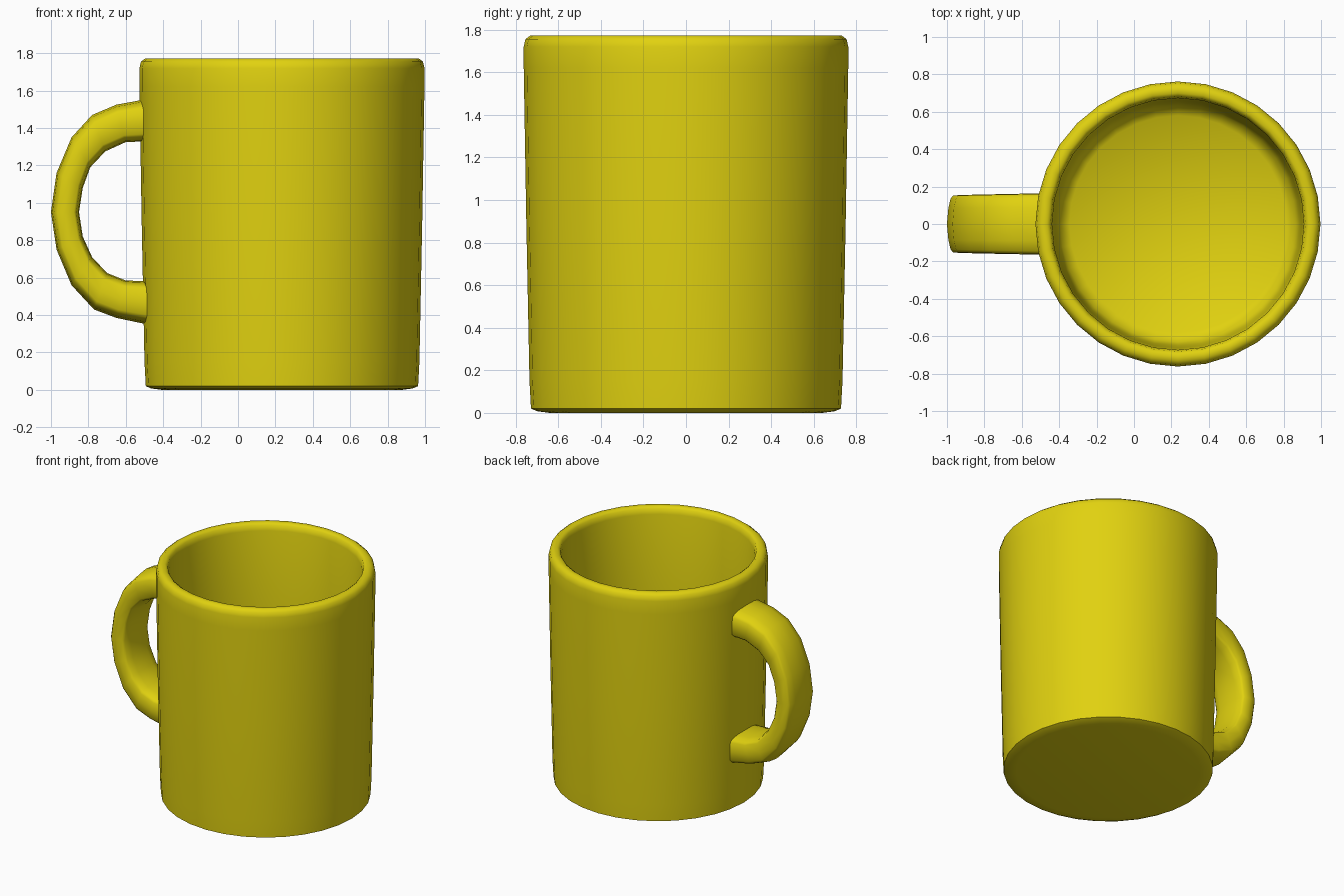
import bpy, bmesh, math

cube = bpy.data.objects.get("Cube")
if cube:
    bpy.data.objects.remove(cube, do_unlink=True)

mat = bpy.data.materials.new("mustard yellow glaze")
mat.use_nodes = True
colour = (0.75, 0.64, 0.005, 1)
mat.diffuse_color = colour
bsdf = mat.node_tree.nodes["Principled BSDF"]
bsdf.inputs["Base Color"].default_value = colour
bsdf.inputs["Roughness"].default_value = 0.5


def finish(bm, name, angle):
    bmesh.ops.recalc_face_normals(bm, faces=bm.faces)
    mesh = bpy.data.meshes.new(name)
    bm.to_mesh(mesh)
    bm.free()
    mesh.materials.append(mat)
    obj = bpy.data.objects.new(name, mesh)
    bpy.context.collection.objects.link(obj)
    bpy.ops.object.select_all(action='DESELECT')
    obj.select_set(True)
    bpy.context.view_layer.objects.active = obj
    bpy.ops.object.shade_smooth_by_angle(angle=math.radians(angle))
    return obj


def bridge(bm, a, b, closed=True):
    n = len(a)
    for i in range(n if closed else n - 1):
        j = (i + 1) % n
        bm.faces.new((a[i], a[j], b[j], b[i]))


# Cup: one closed wall profile (radius, height) turned about its axis
AXIS_X, SIDES = 0.235, 32
profile = [(0.64, 0.0), (0.70, 0.008), (0.728, 0.02), (0.735, 0.15),
           (0.75, 0.9), (0.762, 1.62), (0.762, 1.72), (0.754, 1.755),
           (0.73, 1.773), (0.70, 1.773), (0.682, 1.76), (0.673, 1.72),
           (0.662, 1.0), (0.65, 0.25), (0.63, 0.17), (0.58, 0.13)]
bm = bmesh.new()
rings = []
for r, z in profile:
    rings.append([bm.verts.new((AXIS_X + r * math.cos(math.tau * i / SIDES),
                                r * math.sin(math.tau * i / SIDES), z))
                  for i in range(SIDES)])
for a, b in zip(rings, rings[1:]):
    bridge(bm, a, b)
bm.faces.new(rings[0])     # underside
bm.faces.new(rings[-1])    # inner floor
finish(bm, "cup_body", 60)

# Handle: outer and inner arcs (x, z), joined by a softly domed strap section
outer = [(-0.46, 1.56), (-0.65, 1.525), (-0.78, 1.47), (-0.89, 1.35),
         (-0.97, 1.16), (-1.0, 0.95), (-0.97, 0.75), (-0.89, 0.56),
         (-0.77, 0.43), (-0.65, 0.385), (-0.46, 0.345)]
inner = [(-0.46, 1.33), (-0.60, 1.325), (-0.71, 1.275), (-0.79, 1.19),
         (-0.83, 1.08), (-0.85, 0.95), (-0.83, 0.82), (-0.78, 0.71),
         (-0.70, 0.625), (-0.60, 0.585), (-0.46, 0.58)]
# (sideways fraction, blend from outer arc to inner arc)
half = [(0.0, 0.0), (0.55, 0.05), (0.88, 0.13), (0.98, 0.22),
        (1.0, 0.5), (0.98, 0.82), (0.88, 0.9), (0.55, 0.97), (0.0, 1.0)]
section = half + [(-s, t) for s, t in reversed(half[1:-1])]
bm = bmesh.new()
loops = []
for (ox, oz), (ix, iz) in zip(outer, inner):
    width = 0.165 - 0.01 * (-0.46 - ox) / 0.54
    loops.append([bm.verts.new((ox + (ix - ox) * t, width * s, oz + (iz - oz) * t))
                  for s, t in section])
for a, b in zip(loops, loops[1:]):
    bridge(bm, a, b)
bm.faces.new(loops[0])
bm.faces.new(loops[-1])
finish(bm, "handle", 50)
